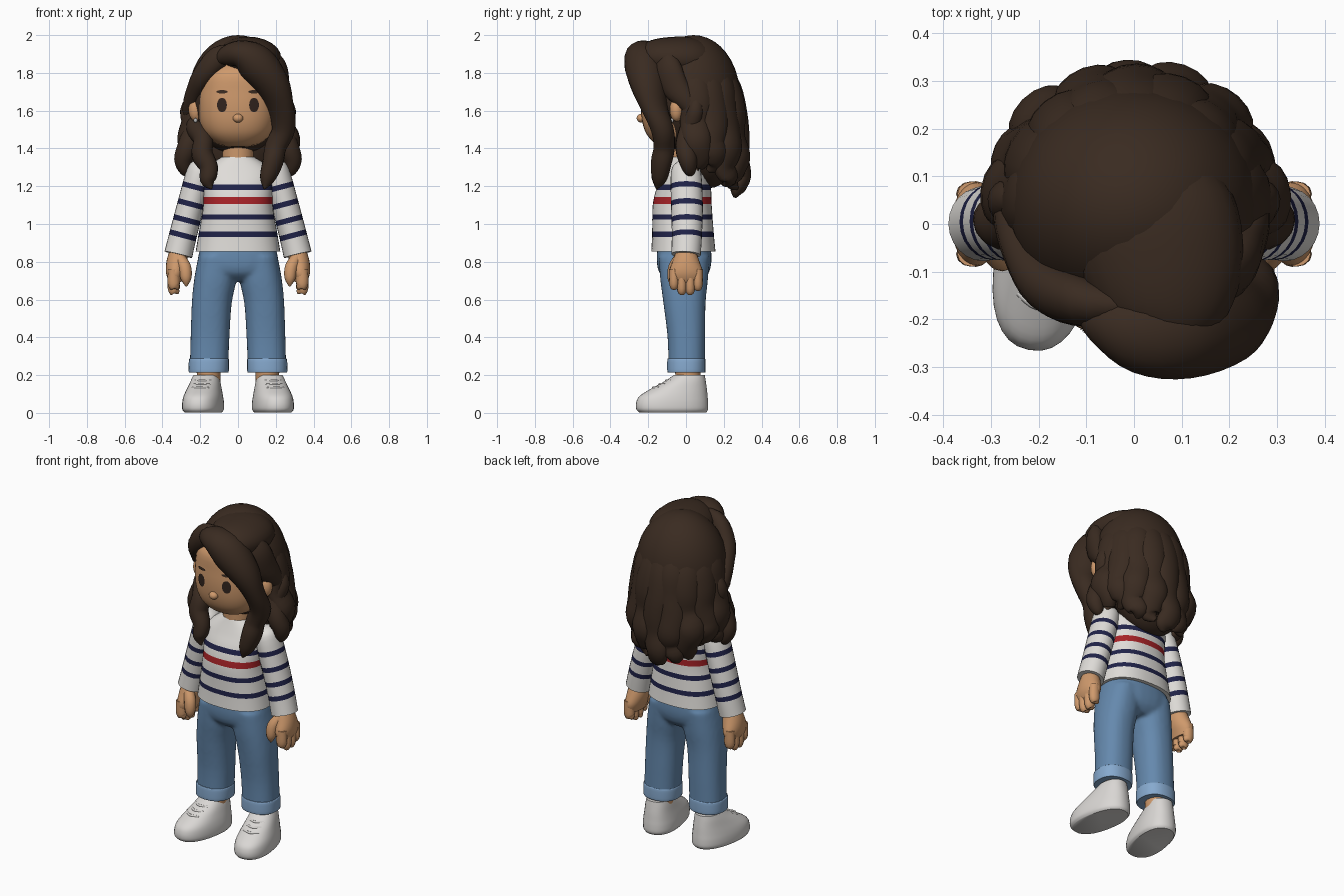
import bpy, bmesh, math
from mathutils import Vector, Matrix
from mathutils.bvhtree import BVHTree

default = bpy.data.objects.get("Cube")
if default:
    bpy.data.objects.remove(default)
made = []

def material(name, r, g, b):
    mat = bpy.data.materials.new(name)
    mat.use_nodes = True
    mat.diffuse_color = (r, g, b, 1)
    shader = next(n for n in mat.node_tree.nodes if n.type == 'BSDF_PRINCIPLED')
    shader.inputs["Base Color"].default_value = (r, g, b, 1)
    return mat

hair = material("dark brown hair", .042, .024, .015)
skin = material("skin", .62, .32, .15)
knit = material("off white knit", .74, .72, .69)
navy = material("navy stripe", .014, .016, .065)
red = material("red stripe", .38, .016, .02)
denim = material("blue denim", .13, .25, .42)
cuff_blue = material("light denim", .24, .40, .62)
shoe_white = material("shoe white", .70, .68, .66)
eye_dark = material("eye dark", .032, .018, .013)
silver = material("silver", .45, .45, .45)

def finish(name, bm, mat):
    bmesh.ops.recalc_face_normals(bm, faces=bm.faces[:])
    mesh = bpy.data.meshes.new(name)
    bm.to_mesh(mesh)
    bm.free()
    mesh.materials.append(mat)
    obj = bpy.data.objects.new(name, mesh)
    bpy.context.collection.objects.link(obj)
    made.append(obj)
    return obj

def smooth_rows(rows, steps):
    """Catmull-Rom interpolation of every column."""
    out = []
    last = len(rows) - 1
    for i in range(last):
        p, q, r, s = rows[max(i - 1, 0)], rows[i], rows[i + 1], rows[min(i + 2, last)]
        for k in range(steps):
            t = k / steps
            out.append([b + t / 2 * (c - a + t * (2*a - 5*b + 4*c - d + t * (3*b - a - 3*c + d)))
                        for a, b, c, d in zip(p, q, r, s)])
    return out + [list(rows[last])]

def sweep(name, rows, mat, ref=None, sides=24, power=2, flat=False):
    """Skin superellipse rings; each row is x, y, z, half width, half depth."""
    rows = smooth_rows(rows, 4)
    pts = [Vector(row[:3]) for row in rows]
    bm = bmesh.new()
    rings = []
    for i, row in enumerate(rows):
        along = pts[min(i + 1, len(pts) - 1)] - pts[max(i - 1, 0)]
        along = Vector((0, 0, 1)) if flat else along.normalized()
        out = ref(pts[i]) if ref else Vector((0, 1, 0))
        out = (out - along * out.dot(along)).normalized()
        wide = out.cross(along)
        ring = []
        for k in range(sides):
            c, s = math.cos(math.tau * k / sides), math.sin(math.tau * k / sides)
            c = math.copysign(abs(c) ** (2 / power), c)
            s = math.copysign(abs(s) ** (2 / power), s)
            ring.append(bm.verts.new(pts[i] + wide * c * max(row[3], .002) + out * s * max(row[4], .002)))
        rings.append(ring)
    for lo, hi in zip(rings, rings[1:]):
        for k in range(sides):
            n = (k + 1) % sides
            bm.faces.new((lo[k], lo[n], hi[n], hi[k]))
    bm.faces.new(rings[0])
    bm.faces.new(rings[-1])
    return finish(name, bm, mat)

def ellipsoid(name, centre, radii, mat):
    bm = bmesh.new()
    bmesh.ops.create_uvsphere(bm, u_segments=32, v_segments=20, radius=1,
                              matrix=Matrix.Translation(centre) @ Matrix.Diagonal((*radii, 1)))
    return finish(name, bm, mat)

def band(obj, centre, normal, half, mat):
    """Cut a stripe across a part and colour its faces."""
    centre, normal = Vector(centre), Vector(normal).normalized()
    if mat.name not in obj.data.materials:
        obj.data.materials.append(mat)
    bm = bmesh.new()
    bm.from_mesh(obj.data)
    for edge in (-half, half):
        bmesh.ops.bisect_plane(bm, geom=bm.verts[:] + bm.edges[:] + bm.faces[:],
                               plane_co=centre + normal * edge, plane_no=normal)
    for f in bm.faces:
        if abs((f.calc_center_median() - centre).dot(normal)) < half:
            f.material_index = obj.data.materials.find(mat.name)
    bm.to_mesh(obj.data)
    bm.free()

def lock(name, rows):
    return sweep(name, rows, hair, lambda p: Vector((p.x, p.y - .03, 0)), sides=16)

# Head, neck and nose
head = sweep("head", [(0, -.06, 1.41, .05, .05), (0, -.05, 1.425, .11, .11), (0, -.04, 1.47, .17, .165),
                      (0, -.035, 1.53, .2, .194), (0, -.035, 1.61, .21, .204), (0, -.035, 1.7, .207, .202),
                      (0, -.035, 1.8, .185, .19), (0, -.03, 1.87, .11, .12)],
             skin, sides=40, power=2.4, flat=True)
sweep("neck", [(0, .0, 1.28, .085, .08), (0, -.01, 1.47, .08, .075)], skin, flat=True)
ellipsoid("nose", (0, -.236, 1.56), (.027, .025, .023), skin)

# Eyes and brows laid onto the face
tree = BVHTree.FromPolygons([v.co for v in head.data.vertices], [p.vertices for p in head.data.polygons])

def face_plate(name, x, z, rx, rz, mat):
    bm = bmesh.new()
    def on_face(u, v):
        return bm.verts.new(tree.ray_cast(Vector((u, -1, v)), Vector((0, 1, 0)))[0] - Vector((0, .005, 0)))
    hub = on_face(x, z)
    rim = [on_face(x + rx * math.cos(math.tau * k / 24), z + rz * math.sin(math.tau * k / 24)) for k in range(24)]
    for k in range(24):
        bm.faces.new((hub, rim[k - 1], rim[k]))
    finish(name, bm, mat)

# Sweater body with stripes
body = sweep("sweater_body", [(0, -.014, .855, .224, .17), (0, -.016, .95, .208, .163), (0, -.02, 1.1, .184, .156),
                              (0, -.01, 1.2, .188, .142), (0, 0, 1.27, .19, .118), (0, 0, 1.32, .14, .095),
                              (0, 0, 1.355, .085, .08)], knit, sides=40, power=2.4, flat=True)
for height, colour in ((.945, navy), (1.037, navy), (1.125, red), (1.195, navy)):
    band(body, (0, 0, height), (0, 0, 1), .018 if colour is red else .014, colour)

# Jeans: a seat and two legs fused into one soft surface
jeans = [sweep("jeans", [(0, -.01, .88, .2, .142), (0, -.01, .8, .212, .145), (0, -.01, .74, .19, .13),
                         (0, -.005, .7, .08, .09)], denim, sides=32, power=2.4, flat=True)]

for side, word in ((-1, "right"), (1, "left")):
    def mirrored(rows):
        return [(side * row[0], *row[1:]) for row in rows]

    face_plate(word + "_eye", side * .085, 1.63, .026, .038, eye_dark)
    face_plate(word + "_brow", side * .085, 1.7, .03, .009, hair)
    ellipsoid(word + "_ear", (side * .222, -.05, 1.605), (.04, .036, .062), skin)
    ellipsoid(word + "_earring", (side * .225, -.075, 1.548), (.01, .01, .012), silver)

    # Sleeve with stripes across its own axis
    sleeve = sweep(word + "_sleeve", mirrored([
        (.188, 0, 1.338, .015, .02), (.192, 0, 1.32, .05, .055), (.204, 0, 1.27, .07, .08),
        (.25, .005, 1.1, .072, .084), (.289, .005, .95, .073, .08), (.316, 0, .838, .075, .078)]), knit)
    for height in (.94, 1.02, 1.105, 1.195):
        x = .2 + (1.29 - height) * .262
        band(sleeve, (side * x, 0, height), (-side * .254, 0, .967), .014, navy)

    # Hand
    sweep(word + "_palm", mirrored([(.316, 0, .86, .045, .05), (.322, 0, .8, .056, .072),
                                    (.332, 0, .74, .05, .09), (.33, 0, .69, .03, .075)]), skin)
    for y, tip in ((-.063, .655), (-.022, .63), (.022, .63), (.063, .65)):
        sweep(word + "_finger", mirrored([(.34, y, .76, .03, .026), (.34, y, tip + .03, .032, .026),
                                          (.33, y, tip + .006, .022, .017), (.33, y, tip, .004, .004)]),
              skin, sides=12)
    sweep(word + "_thumb", mirrored([(.31, -.035, .82, .03, .03), (.282, -.062, .77, .034, .032),
                                     (.275, -.072, .71, .028, .026), (.274, -.072, .67, .004, .004)]),
          skin, sides=12)

    # Trouser leg, cuff and ankle
    jeans.append(sweep(word + "_leg", mirrored([
        (.11, -.01, .83, .1, .135), (.12, -.01, .71, .112, .127), (.139, -.008, .58, .106, .112),
        (.148, .002, .4, .103, .1), (.154, .004, .23, .102, .097)]), denim, power=2.3, flat=True))
    sweep(word + "_cuff", mirrored([(.155, .002, .213, .1, .096), (.155, .002, .22, .106, .101),
                                    (.154, .002, .28, .106, .101), (.154, .002, .288, .1, .096)]),
          cuff_blue, power=2.3, flat=True)
    sweep(word + "_ankle", mirrored([(.155, .01, .15, .06, .065), (.155, .01, .24, .065, .068)]), skin, flat=True)

    # Shoe and laces, turned slightly outward
    parts = [sweep(word + "_shoe", mirrored([
        (.166, -.073, .003, .093, .18), (.166, -.076, .02, .104, .192), (.166, -.076, .055, .104, .192),
        (.166, -.068, .09, .098, .181), (.166, -.038, .13, .087, .147), (.166, -.004, .17, .076, .107),
        (.166, .016, .2, .066, .082)]), shoe_white, sides=32, power=2.3, flat=True)]
    for y, z in ((-.108, .169), (-.143, .15), (-.178, .132)):
        parts.append(sweep(word + "_lace", mirrored([(.12, y + .022, z, .007, .007), (.166, y, z + .002, .007, .007),
                                                     (.21, y + .022, z, .007, .007)]), shoe_white, sides=8))
    pivot = Matrix.Translation((side * .16, .03, 0))
    for part in parts:
        part.data.transform(pivot @ Matrix.Rotation(side * .18, 4, 'Z') @ pivot.inverted())

with bpy.context.temp_override(active_object=jeans[0], object=jeans[0], selected_editable_objects=jeans):
    bpy.ops.object.join()
made = [obj for obj in made if obj not in jeans[1:]]
remesh = jeans[0].modifiers.new("fuse", 'REMESH')
remesh.voxel_size, remesh.use_smooth_shade = .01, True
jeans[0].modifiers.new("soften", 'SMOOTH').iterations = 10

# Hair cap, the swell of the crown and the mass behind the neck
ellipsoid("hair_cap", (0, .04, 1.68), (.262, .245, .32), hair)
ellipsoid("hair_underlayer", (0, .125, 1.47), (.24, .16, .28), hair)
sweep("crown_swell", [(.06, -.25, 1.89, .06, .05), (.065, -.19, 1.885, .13, .088), (.06, -.09, 1.88, .17, .11),
                      (.04, .03, 1.87, .17, .115), (.02, .13, 1.83, .11, .09)], hair, lambda p: Vector((0, 0, 1)))

# Wavy locks fanned around the back, smooth above and curlier below
fall = [(1.87, .14, .15, .05), (1.72, .205, .212, .08), (1.58, .23, .238, .085), (1.46, .243, .25, .08),
        (1.35, .275, .262, .078), (1.25, .26, .258, .068), (1.18, .24, .245, .054), (1.14, .23, .235, .012)]
for i in range(9):
    angle = math.radians(21 * (i - 4))
    rows = []
    for k, (z, rx, ry, width) in enumerate(fall):
        turn = angle + .012 * k * math.sin(2.1 * k + 1.7 * i)
        swell = 1 + .01 * k * math.sin(2.4 * k + 2 * i)
        lift = (1.87 - z) * .19 * math.sin(angle) ** 2 + (.03 if i % 2 and k > 4 else 0)
        rows.append((rx * swell * math.sin(turn), .03 + ry * swell * math.cos(turn), z + lift, width, width * .66))
    lock("back_lock", rows)

# Swept fringe curling into the left front lock, and a lock filling the temple
lock("swept_fringe", [(-.11, -.18, 1.85, .01, .01), (-.07, -.2, 1.885, .05, .05), (.01, -.222, 1.9, .074, .09),
                      (.095, -.222, 1.85, .103, .105), (.18, -.2, 1.74, .088, .1), (.225, -.165, 1.61, .06, .08),
                      (.24, -.125, 1.5, .06, .062), (.2, -.115, 1.41, .054, .06), (.185, -.13, 1.33, .058, .052),
                      (.155, -.142, 1.24, .042, .038), (.14, -.155, 1.185, .004, .004)])
lock("left_temple", [(.12, -.12, 1.92, .05, .04), (.19, -.1, 1.83, .08, .055), (.225, -.06, 1.73, .075, .045),
                     (.245, .01, 1.64, .05, .04), (.245, .07, 1.54, .03, .02)])
# Parted side and right front lock
lock("parted_side", [(.0, -.17, 1.93, .02, .02), (-.1, -.165, 1.885, .06, .05), (-.18, -.13, 1.79, .06, .055),
                     (-.23, -.06, 1.7, .05, .045), (-.25, .02, 1.6, .045, .045), (-.25, .06, 1.5, .02, .02)])
lock("right_front_lock", [(-.24, .04, 1.58, .02, .02), (-.225, -.02, 1.51, .055, .05), (-.185, -.09, 1.45, .052, .052),
                          (-.19, -.11, 1.37, .06, .055), (-.155, -.13, 1.3, .05, .048),
                          (-.16, -.142, 1.23, .042, .038), (-.14, -.155, 1.185, .004, .004)])
# Outer curls beside the shoulders
for side in (-1, 1):
    lock("shoulder_curl", [(side * x, y, z, w, w) for x, y, z, w in (
        (.23, .05, 1.68, .03), (.262, .05, 1.6, .045), (.235, .02, 1.5, .055), (.265, .0, 1.41, .056),
        (.288, .01, 1.34, .05), (.275, .02, 1.28, .032), (.25, .02, 1.255, .004))])

bpy.ops.object.select_all(action='DESELECT')
for obj in made:
    obj.select_set(True)
bpy.context.view_layer.objects.active = made[0]
bpy.ops.object.shade_smooth_by_angle(angle=math.radians(50))
